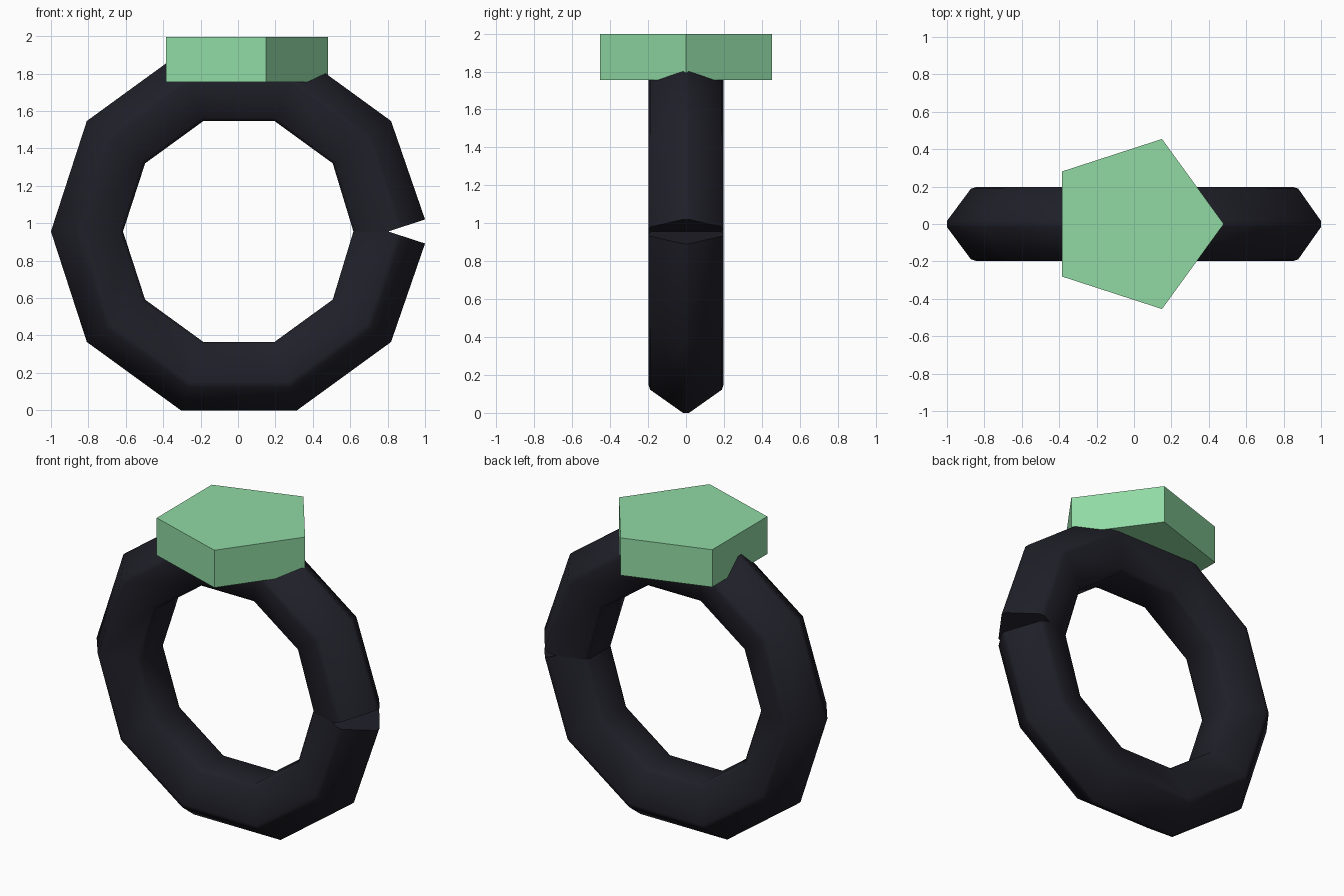
import bpy, bmesh, math

if "Cube" in bpy.data.objects:
    bpy.data.objects.remove(bpy.data.objects["Cube"])

CX, CZ = 0.005, 0.956


def material(name, rgb):
    m = bpy.data.materials.new(name)
    m.diffuse_color = (*rgb, 1)
    m.use_nodes = True
    m.node_tree.nodes["Principled BSDF"].inputs["Base Color"].default_value = m.diffuse_color
    return m


def make(name, bm, mat):
    bmesh.ops.recalc_face_normals(bm, faces=bm.faces)
    me = bpy.data.meshes.new(name)
    bm.to_mesh(me)
    bm.free()
    me.materials.append(mat)
    ob = bpy.data.objects.new(name, me)
    bpy.context.collection.objects.link(ob)
    return ob


def pentagon(r):
    return [(r * math.cos(math.tau * i / 5), r * math.sin(math.tau * i / 5)) for i in range(5)]


# Band cross-section: a pentagon, point outward, with small chamfered corners
R, r, cut = 0.7975, 0.2195, 0.02 / (0.2195 * 1.1756)
pts = pentagon(r)
section = []
for i, p in enumerate(pts):
    for q in (pts[i - 1], pts[(i + 1) % 5]):
        section.append((p[0] + (q[0] - p[0]) * cut, (p[1] + (q[1] - p[1]) * cut) * 0.98))

# Band: ten straight segments, open at the right where the two ends meet
bm = bmesh.new()
loops = []
for k in range(11):
    a = math.radians(36 * k)
    tilt = a + math.radians(18 if k == 0 else -18 if k == 10 else 0)
    loops.append([bm.verts.new((CX + R * math.cos(a) + u * math.cos(tilt), v,
                                CZ + R * math.sin(a) + u * math.sin(tilt)))
                  for u, v in section])
n = len(section)
for A, B in zip(loops, loops[1:]):
    for i in range(n):
        j = (i + 1) % n
        bm.faces.new((A[i], A[j], B[j], B[i]))
bm.faces.new(loops[0])
bm.faces.new(loops[-1])
band = make("ring_band", bm, material("dark metal", (0.014, 0.014, 0.022)))
bpy.context.view_layer.objects.active = band
band.select_set(True)
bpy.ops.object.shade_smooth_by_angle(angle=math.radians(45))

# Gem: flat pentagonal prism set into the top of the band
bm = bmesh.new()
low, high = [[bm.verts.new((x + 0.002, y, z)) for x, y in pentagon(0.478)] for z in (1.755, 1.997)]
bm.faces.new(low)
bm.faces.new(high)
for i in range(5):
    j = (i + 1) % 5
    bm.faces.new((low[i], low[j], high[j], high[i]))
make("gem", bm, material("pale green", (0.28, 0.70, 0.37)))
